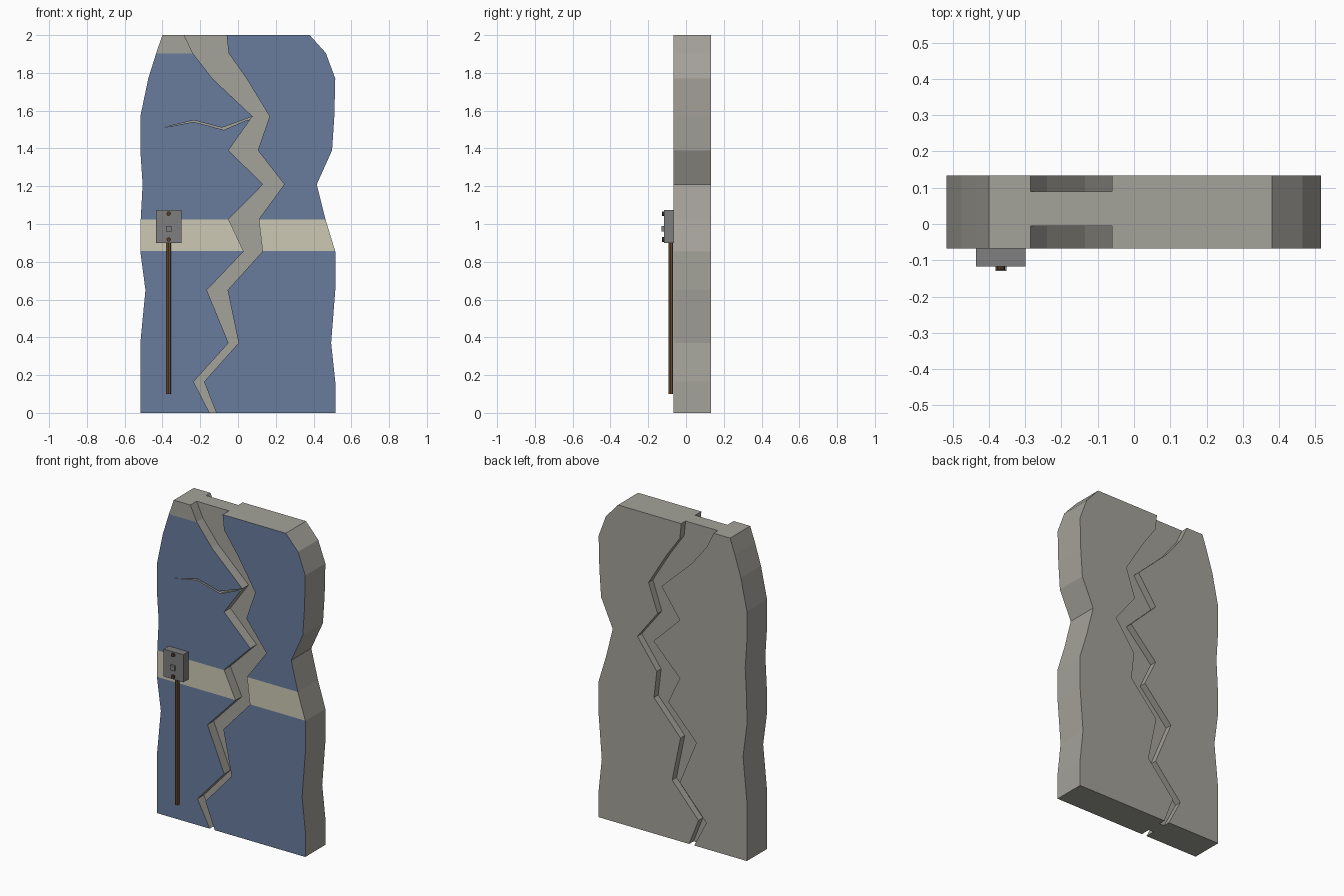
import bpy, bmesh
from mathutils import Matrix, Vector

if "Cube" in bpy.data.objects:
    bpy.data.objects.remove(bpy.data.objects["Cube"])


def material(name, rgb):
    m = bpy.data.materials.new(name)
    m.use_nodes = True
    m.diffuse_color = (*rgb, 1)
    m.node_tree.nodes["Principled BSDF"].inputs["Base Color"].default_value = (*rgb, 1)
    return m


CONCRETE = material("concrete grey", (0.37, 0.36, 0.32))
BLUE = material("blue paint", (0.14, 0.2, 0.34))
CREAM = material("cream paint", (0.61, 0.58, 0.46))
STEEL = material("box grey", (0.21, 0.21, 0.21))
RUST = material("rusty brown", (0.17, 0.085, 0.038))
SCREW = material("dark screw brown", (0.085, 0.045, 0.025))


def finish(name, bm, *mats):
    bmesh.ops.recalc_face_normals(bm, faces=bm.faces)
    mesh = bpy.data.meshes.new(name)
    bm.to_mesh(mesh)
    bm.free()
    for m in mats:
        mesh.materials.append(m)
    ob = bpy.data.objects.new(name, mesh)
    bpy.context.collection.objects.link(ob)
    return ob


def prism(name, profile, y0, y1):
    """Extrude an (x, z) outline from y0 to y1."""
    bm = bmesh.new()
    face = bm.faces.new([bm.verts.new((x, y0, z)) for x, z in profile])
    ext = bmesh.ops.extrude_face_region(bm, geom=[face])["geom"]
    bmesh.ops.translate(bm, vec=(0, y1 - y0, 0),
                        verts=[v for v in ext if isinstance(v, bmesh.types.BMVert)])
    return finish(name, bm, CONCRETE)


def box(name, lo, hi, mat):
    lo, hi = Vector(lo), Vector(hi)
    bm = bmesh.new()
    bmesh.ops.create_cube(bm, matrix=Matrix.Translation((lo + hi) / 2)
                          @ Matrix.Diagonal((*(hi - lo), 1)))
    return finish(name, bm, mat)


def cylinder(name, centre, radius, depth, axis, mat, sides):
    rot = Matrix.Rotation(1.5707963, 4, "X") if axis == "Y" else Matrix()
    bm = bmesh.new()
    bmesh.ops.create_cone(bm, cap_ends=True, segments=sides, radius1=radius,
                          radius2=radius, depth=depth,
                          matrix=Matrix.Translation(centre) @ rot)
    return finish(name, bm, mat)


FRONT, BACK = -0.067, 0.133

# Heights shared by the broken outline and the crack, with x at each height:
# slab left, crack left, crack right, slab right
rows = [
    (2.0, -0.40, -0.285, -0.06, 0.38),
    (1.905, -0.433, -0.24, -0.05, 0.465),
    (1.77, -0.475, -0.135, 0.045, 0.515),
    (1.57, -0.517, 0.077, 0.167, 0.51),
    (1.39, -0.517, -0.05, 0.105, 0.498),
    (1.21, -0.505, 0.133, 0.245, 0.417),
    (1.025, -0.515, -0.05, 0.11, 0.463),
    (0.855, -0.517, 0.03, 0.13, 0.515),
    (0.65, -0.49, -0.165, -0.055, 0.515),
    (0.37, -0.517, -0.05, 0.003, 0.493),
    (0.165, -0.517, -0.235, -0.18, 0.515),
    (0.0, -0.517, -0.15, -0.115, 0.515),
]


def ring(a, b, over=0.0):
    """Closed outline between two columns, optionally run past both ends."""
    sides = []
    for c in (a, b):
        pts = [(r[c], r[0]) for r in rows]
        if over:
            pts = [(pts[0][0], 2 + over)] + pts + [(pts[-1][0], -over)]
        sides.append(pts)
    return sides[0] + sides[1][::-1]


# Wall slab with a jagged groove on both faces and a hairline side crack
wall = prism("wall_slab", ring(1, 4), FRONT, BACK)
hairline = [(-0.40, 1.509), (-0.235, 1.549), (-0.085, 1.51), (0.085, 1.572),
            (0.115, 1.565), (0.04, 1.548), (-0.075, 1.498), (-0.235, 1.541)]
cutters = [
    prism("front_crack_cutter", ring(2, 3, 0.1), FRONT - 0.1, -0.005),
    prism("back_crack_cutter", ring(2, 3, 0.1), 0.09, BACK + 0.1),
    prism("side_crack_cutter", hairline, FRONT - 0.1, FRONT + 0.02),
]
for cutter in cutters:
    mod = wall.modifiers.new(cutter.name, "BOOLEAN")
    mod.operation, mod.solver, mod.object = "DIFFERENCE", "EXACT", cutter
bpy.context.view_layer.update()
cut = bpy.data.meshes.new_from_object(
    wall.evaluated_get(bpy.context.evaluated_depsgraph_get()))
wall.modifiers.clear()
wall.data = cut
for cutter in cutters:
    bpy.data.objects.remove(cutter)

# Paint on the front face: blue, a cream band, and a bare upper corner
wall.data.materials.clear()
for m in (CONCRETE, BLUE, CREAM):
    wall.data.materials.append(m)
bm = bmesh.new()
bm.from_mesh(wall.data)


def painted():
    return [f for f in bm.faces
            if f.normal.y < -0.9 and f.calc_center_median().y < FRONT + 0.002]


bmesh.ops.triangulate(bm, faces=painted())
BAND_LOW, BAND_TOP, BARE = 0.857, 1.024, 1.903
for z in (BAND_LOW, BAND_TOP, BARE):
    faces = painted()
    edges = {e for f in faces for e in f.edges}
    verts = {v for f in faces for v in f.verts}
    bmesh.ops.bisect_plane(bm, geom=faces + list(edges) + list(verts), dist=1e-5,
                           plane_co=(0, 0, z), plane_no=(0, 0, 1))
for f in bm.faces:
    f.material_index = 0
for f in painted():
    c = f.calc_center_median()
    if BAND_LOW < c.z < BAND_TOP:
        f.material_index = 2
    elif c.z < BARE or c.x > -0.1:
        f.material_index = 1
bm.to_mesh(wall.data)
bm.free()

# Switch box, its button and screws, and the conduit below it
X = -0.367
box("switch_box", (-0.435, -0.117, 0.9), (-0.299, FRONT, 1.073), STEEL)
box("switch_button", (X - 0.015, -0.13, 0.96), (X + 0.015, -0.115, 0.99), STEEL)
for name, z in (("upper_screw", 1.055), ("lower_screw", 0.918)):
    cylinder(name, (X, -0.12, z), 0.012, 0.014, "Y", SCREW, 8)
conduit = cylinder("conduit", (X, -0.081, 0.5), 0.0125, 0.8, "Z", RUST, 8)
